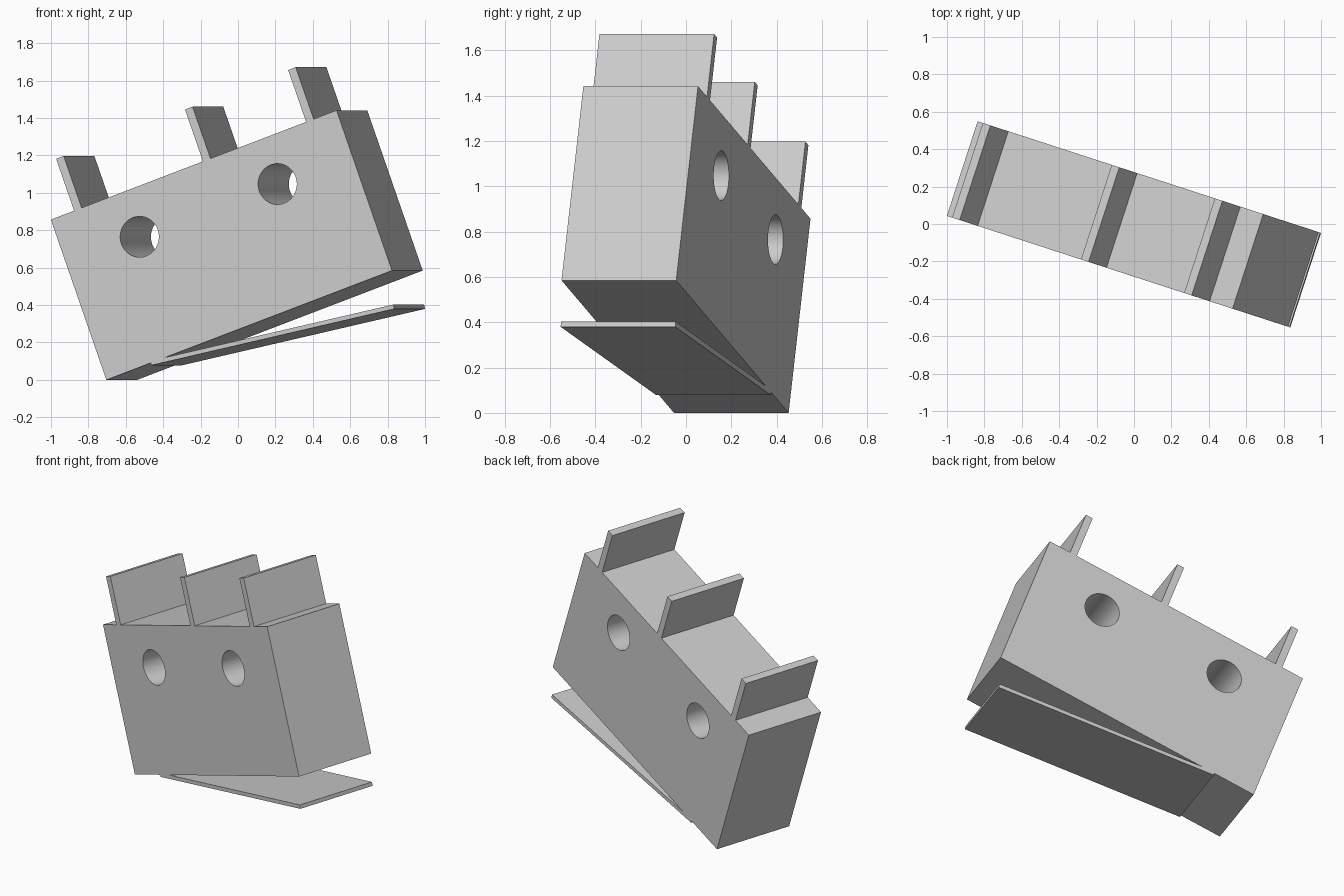
import bpy, bmesh
from math import radians, cos, sin, pi
from mathutils import Matrix, Vector

if "Cube" in bpy.data.objects:
    bpy.data.objects.remove(bpy.data.objects["Cube"])

LENGTH, HEIGHT, DEPTH = 1.709, 0.912, 0.532
HOLE_RADIUS = 0.109

# Single plain grey
grey = bpy.data.materials.new("light grey")
grey.use_nodes = True
colour = (0.6, 0.6, 0.6, 1)
grey.diffuse_color = colour
grey.node_tree.nodes["Principled BSDF"].inputs["Base Color"].default_value = colour

# Whole model is tilted up along its length and turned about z
place = (Matrix.Translation((-0.704, -0.053, 0))
         @ Matrix.Rotation(radians(-18), 4, 'Z')
         @ Matrix.Rotation(radians(-20), 4, 'Y'))


def extrude_profile(name, points, y0=0.0, y1=DEPTH, smooth_sides=False):
    """Extrude a length/height outline through the depth."""
    bm = bmesh.new()
    face = bm.faces.new([bm.verts.new((s, y0, t)) for s, t in points])
    out = bmesh.ops.extrude_face_region(bm, geom=[face])
    moved = [v for v in out["geom"] if isinstance(v, bmesh.types.BMVert)]
    bmesh.ops.translate(bm, verts=moved, vec=(0, y1 - y0, 0))
    bmesh.ops.recalc_face_normals(bm, faces=bm.faces)
    for f in bm.faces:
        f.smooth = smooth_sides and len(f.verts) == 4
    mesh = bpy.data.meshes.new(name)
    bm.to_mesh(mesh)
    bm.free()
    mesh.materials.append(grey)
    obj = bpy.data.objects.new(name, mesh)
    bpy.context.collection.objects.link(obj)
    obj.matrix_world = place
    return obj


def rectangle(s0, t0, s1, t1):
    return [(s0, t0), (s1, t0), (s1, t1), (s0, t1)]


# Main block with two through holes
block = extrude_profile("block", rectangle(0, 0, LENGTH, HEIGHT))
for i, s in enumerate((0.437, 1.262)):
    ring = [(s + HOLE_RADIUS * cos(k * pi / 24), 0.655 + HOLE_RADIUS * sin(k * pi / 24))
            for k in range(48)]
    cutter = extrude_profile(f"hole_cutter_{i + 1}", ring, -0.1, DEPTH + 0.1, True)
    cutter.hide_render = True
    cutter.hide_viewport = True
    cutter.display_type = 'WIRE'
    cut = block.modifiers.new(f"hole_{i + 1}", 'BOOLEAN')
    cut.operation = 'DIFFERENCE'
    cut.solver = 'EXACT'
    cut.object = cutter

# Bake the holes, then drop the cutters
bpy.context.view_layer.update()
graph = bpy.context.evaluated_depsgraph_get()
baked = bpy.data.meshes.new_from_object(block.evaluated_get(graph))
block.modifiers.clear()
block.data = baked
for obj in [o for o in bpy.data.objects if o.name.startswith("hole_cutter")]:
    bpy.data.objects.remove(obj)

# Three upright fins along the top
for i, s in enumerate((0.139, 0.910, 1.527)):
    extrude_profile(f"fin_{i + 1}", rectangle(s, HEIGHT, s + 0.045, 1.207))

# Thin flap angled away from the underside
start, tip = Vector((0.264, -0.013)), Vector((1.651, -0.197))
along = (tip - start).normalized()
across = Vector((-along.y, along.x)) * 0.024
extrude_profile("flap", [start, tip, tip + across, start + across])
